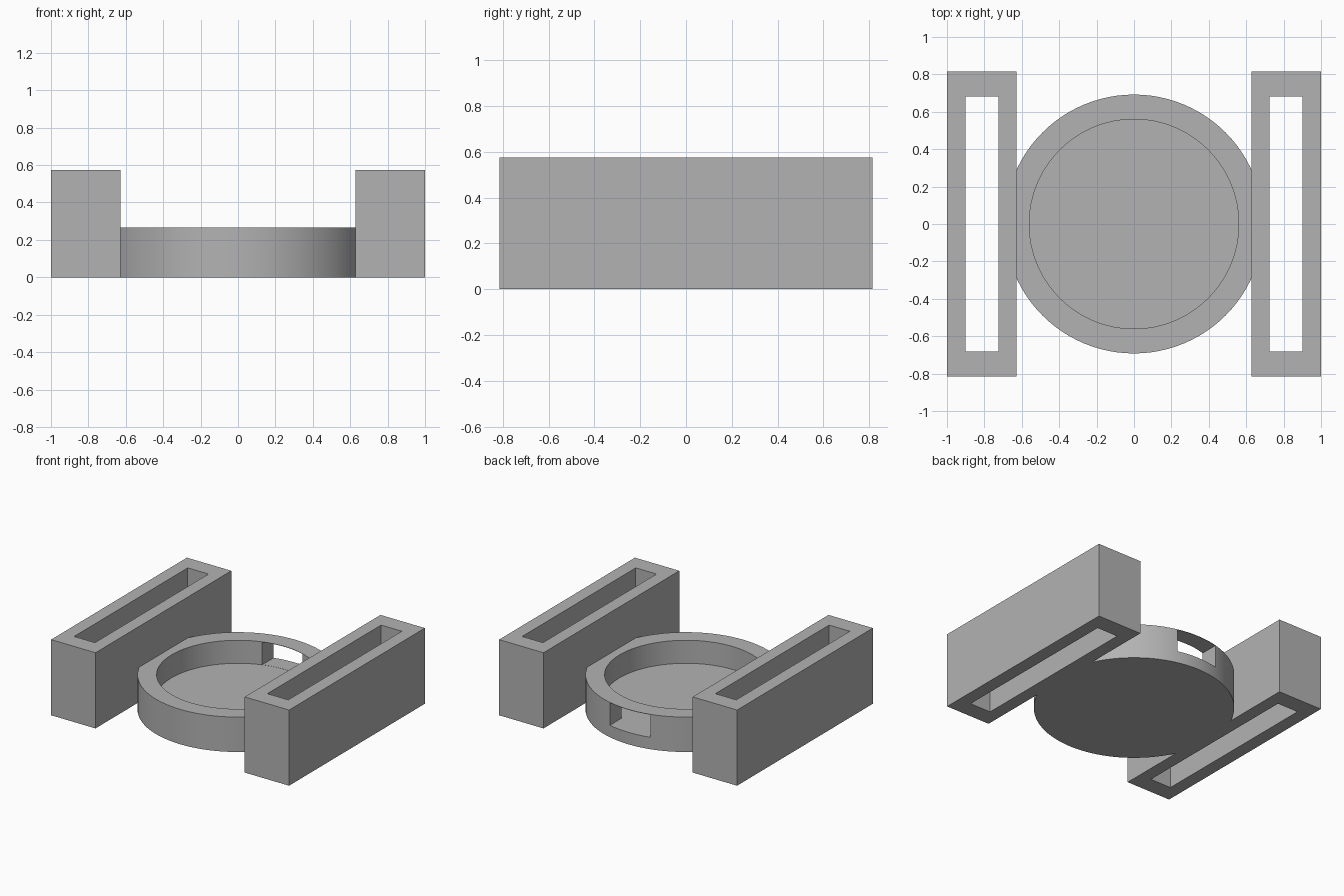
import bpy
import bmesh
import math
from mathutils import Matrix

if "Cube" in bpy.data.objects:
    bpy.data.objects.remove(bpy.data.objects["Cube"], do_unlink=True)

GREY = (0.45, 0.45, 0.45, 1.0)
mat = bpy.data.materials.new("plain grey")
mat.use_nodes = True
mat.diffuse_color = GREY
mat.node_tree.nodes["Principled BSDF"].inputs["Base Color"].default_value = GREY


def add_object(name, bm):
    bmesh.ops.recalc_face_normals(bm, faces=bm.faces)
    mesh = bpy.data.meshes.new(name)
    bm.to_mesh(mesh)
    bm.free()
    mesh.materials.append(mat)
    obj = bpy.data.objects.new(name, mesh)
    bpy.context.collection.objects.link(obj)
    return obj


def rail(name, side):
    """Upright block with a long slot running through it from top to bottom."""
    height = 0.575
    bm = bmesh.new()

    def loop(x0, x1, y, z):
        corners = ((x0, -y), (x1, -y), (x1, y), (x0, y))
        return [bm.verts.new((side * px, py, z)) for px, py in corners]

    outer, inner = (0.627, 1.0, 0.815), (0.725, 0.9, 0.682)
    rings = [loop(*outer, 0), loop(*outer, height),
             loop(*inner, height), loop(*inner, 0)]
    for a, b in zip(rings, rings[1:] + rings[:1]):
        for i in range(4):
            j = (i + 1) % 4
            bm.faces.new((a[i], a[j], b[j], b[i]))
    return add_object(name, bm)


def lathe(name, profile, steps):
    """Revolve an (r, z) profile around the z axis."""
    bm = bmesh.new()
    verts = [bm.verts.new((r, 0, z)) for r, z in profile]
    edges = [bm.edges.new(pair) for pair in zip(verts, verts[1:])]
    bmesh.ops.spin(bm, geom=verts + edges, axis=(0, 0, 1), cent=(0, 0, 0),
                   angle=math.tau, steps=steps, use_merge=True)
    bmesh.ops.remove_doubles(bm, verts=bm.verts, dist=0.0001)
    return add_object(name, bm)


# Side rails
rail("left_rail", 1)
rail("right_rail", -1)

# Round dish with a flat floor
floor, top = 0.09, 0.265
dish = lathe("dish", [(0, 0), (0.692, 0), (0.692, top),
                      (0.56, top), (0.56, floor), (0, floor)], 96)

# Opening through the back wall, under a paper-thin rim
z0, z1 = floor + 0.001, top - 0.003
bm = bmesh.new()
bmesh.ops.create_cube(bm, size=1, matrix=Matrix.Translation((0, 0.62, (z0 + z1) / 2))
                      @ Matrix.Diagonal((0.34, 0.4, z1 - z0, 1)))
cutter = add_object("opening_cutter", bm)
cutter.hide_render = True

cut = dish.modifiers.new("opening", "BOOLEAN")
cut.operation = "DIFFERENCE"
cut.solver = "EXACT"
cut.object = cutter
bpy.ops.object.select_all(action="DESELECT")
bpy.context.view_layer.objects.active = dish
dish.select_set(True)
bpy.ops.object.modifier_apply(modifier=cut.name)
bpy.data.objects.remove(cutter, do_unlink=True)
bpy.ops.object.shade_smooth_by_angle(angle=math.radians(30))
